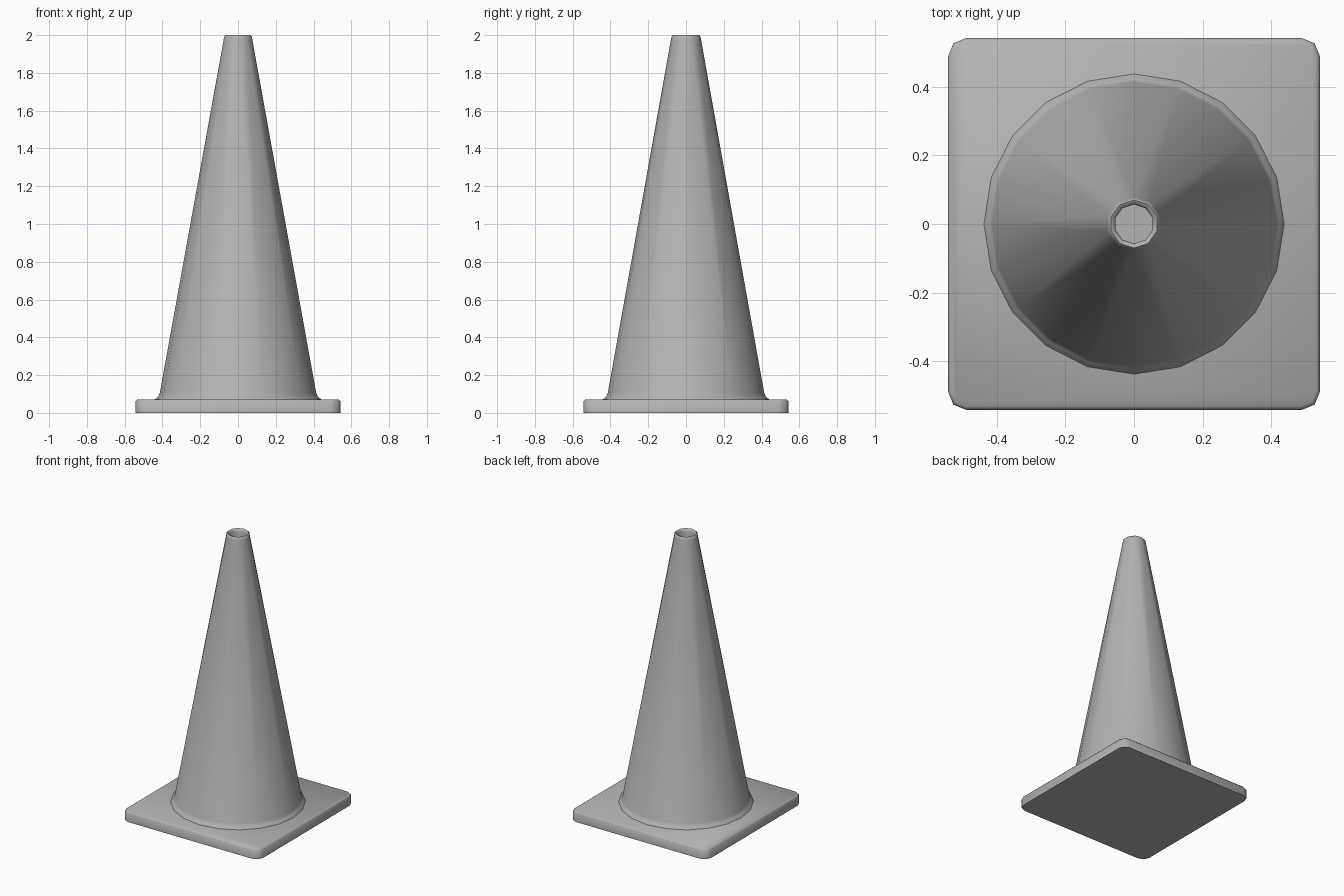
import bpy, bmesh
from math import sin, cos, pi, radians

cube = bpy.data.objects.get("Cube")
if cube:
    bpy.data.objects.remove(cube)

grey = bpy.data.materials.new("plain grey")
grey.use_nodes = True
colour = (0.45, 0.45, 0.45, 1)
grey.diffuse_color = colour
grey.node_tree.nodes["Principled BSDF"].inputs["Base Color"].default_value = colour


def ring(bm, count, radius, z):
    return [bm.verts.new((radius * cos(pi / 2 + 2 * pi * i / count),
                          radius * sin(pi / 2 + 2 * pi * i / count), z))
            for i in range(count)]


def bridge(bm, low, high):
    n = len(low)
    for i in range(n):
        j = (i + 1) % n
        bm.faces.new((low[i], low[j], high[j], high[i]))


def finish(bm, name, angle):
    bmesh.ops.recalc_face_normals(bm, faces=bm.faces[:])
    mesh = bpy.data.meshes.new(name)
    bm.to_mesh(mesh)
    bm.free()
    mesh.materials.append(grey)
    obj = bpy.data.objects.new(name, mesh)
    bpy.context.collection.objects.link(obj)
    bpy.ops.object.select_all(action='DESELECT')
    obj.select_set(True)
    bpy.context.view_layer.objects.active = obj
    bpy.ops.object.shade_smooth_by_angle(angle=radians(angle))
    return obj


# Square foot plate with chamfer-rounded corners and a softened top edge
bm = bmesh.new()
bmesh.ops.create_cube(bm, size=1)
for v in bm.verts:
    v.co = (v.co.x * 1.085, v.co.y * 1.085, (v.co.z + 0.5) * 0.072)
corners = [e for e in bm.edges if abs(e.verts[0].co.z - e.verts[1].co.z) > 0.01]
bmesh.ops.bevel(bm, geom=corners, offset=0.052, segments=2, profile=0.5, affect='EDGES')
rim = [e for e in bm.edges if all(v.co.z > 0.07 for v in e.verts)]
bmesh.ops.bevel(bm, geom=rim, offset=0.01, segments=1, affect='EDGES')
finish(bm, "base_plate", 50)

# Cone body: flared foot with twenty sides narrowing to a ten-sided neck
bm = bmesh.new()
foot = [ring(bm, 20, r, z) for r, z in
        ((0.44, 0.065), (0.438, 0.073), (0.424, 0.084), (0.414, 0.105))]
for low, high in zip(foot, foot[1:]):
    bridge(bm, low, high)

# Rounded lip and the shallow hole inside it
neck = [ring(bm, 10, r, z) for r, z in
        ((0.08, 1.975), (0.077, 1.992), (0.07, 2.0), (0.062, 1.996), (0.057, 1.985), (0.057, 1.93))]
for low, high in zip(neck, neck[1:]):
    bridge(bm, low, high)
bm.faces.new(neck[-1])

# Long tapered wall: two foot segments fan into each neck segment
b, t = foot[-1], neck[0]
for i in range(10):
    j = (i + 1) % 10
    left, mid, right = b[2 * i], b[2 * i + 1], b[2 * j]
    bm.faces.new((left, mid, t[i]))
    bm.faces.new((mid, t[j], t[i]))
    bm.faces.new((mid, right, t[j]))
finish(bm, "cone_body", 60)
